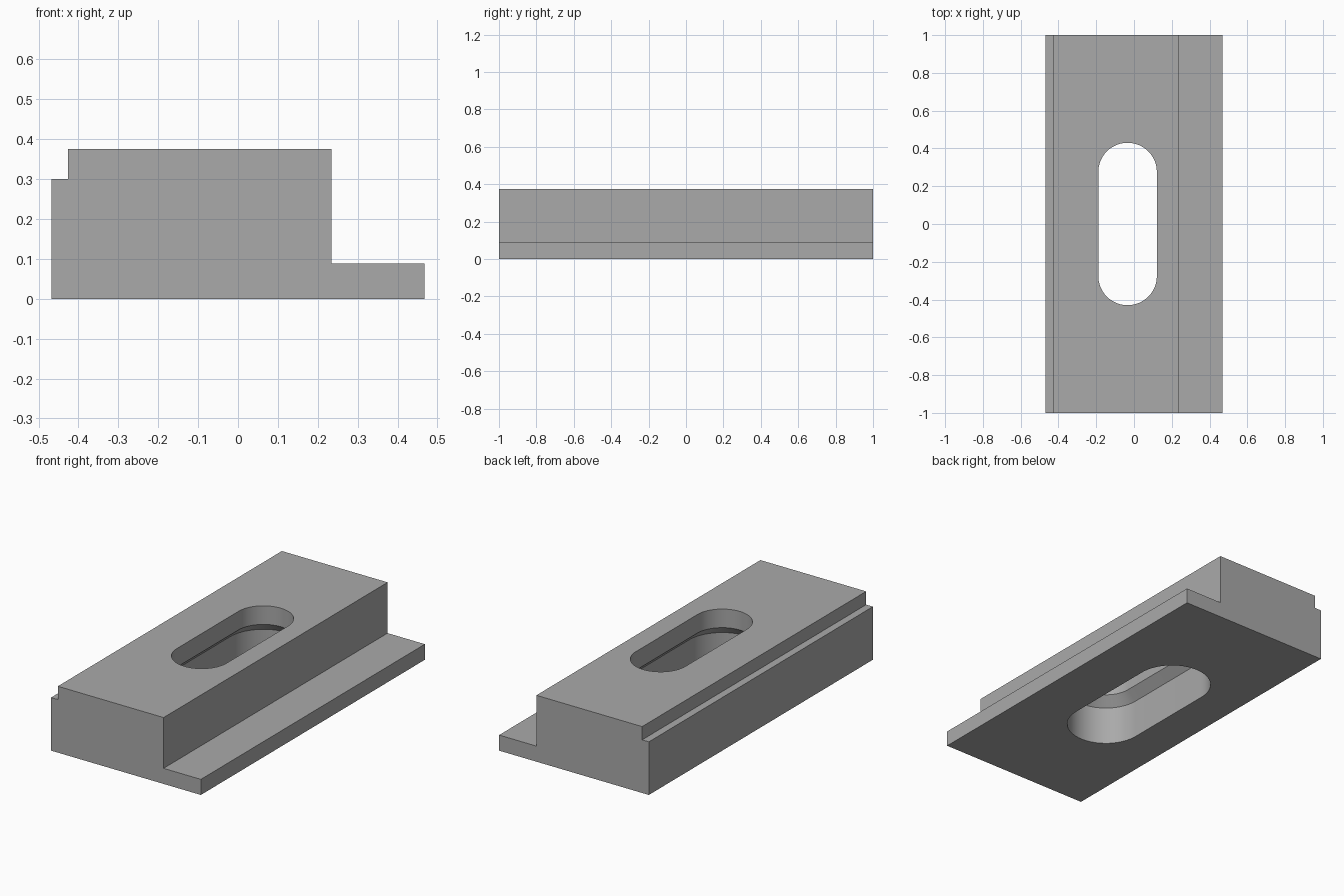
import bpy, bmesh, math

old = bpy.data.objects.get("Cube")
if old:
    bpy.data.objects.remove(old, do_unlink=True)

grey = bpy.data.materials.new("mid grey")
grey.use_nodes = True
grey.diffuse_color = (0.4, 0.4, 0.4, 1)
grey.node_tree.nodes["Principled BSDF"].inputs["Base Color"].default_value = (0.4, 0.4, 0.4, 1)


def make_object(name, bm):
    bmesh.ops.recalc_face_normals(bm, faces=bm.faces)
    mesh = bpy.data.meshes.new(name)
    bm.to_mesh(mesh)
    bm.free()
    mesh.materials.append(grey)
    obj = bpy.data.objects.new(name, mesh)
    bpy.context.collection.objects.link(obj)
    return obj


# Stepped bar: cross-section extruded along y
profile = [(-0.468, 0), (0.468, 0), (0.468, 0.088), (0.235, 0.088),
           (0.235, 0.375), (-0.426, 0.375), (-0.426, 0.3), (-0.468, 0.3)]
bm = bmesh.new()
face = bm.faces.new([bm.verts.new((x, -1, z)) for x, z in profile])
ext = bmesh.ops.extrude_face_region(bm, geom=[face])
bmesh.ops.translate(bm, vec=(0, 2, 0),
                    verts=[v for v in ext["geom"] if isinstance(v, bmesh.types.BMVert)])
bar = make_object("stepped_bar", bm)

# Slot cutter: rounded rings, wide below, tapering to a narrow opening on top
SLOT_X, HALF_STRAIGHT, STEPS = -0.034, 0.275, 32
levels = [(0.207, -0.1), (0.207, 0.218), (0.155, 0.27), (0.155, 0.5)]


def slot_ring(bm, radius, z):
    ring = []
    for side in (1, -1):
        for i in range(STEPS + 1):
            a = math.pi * i / STEPS
            ring.append(bm.verts.new((SLOT_X + side * radius * math.cos(a),
                                      side * (HALF_STRAIGHT + radius * math.sin(a)), z)))
    return ring


bm = bmesh.new()
rings = [slot_ring(bm, r, z) for r, z in levels]
for low, high in zip(rings, rings[1:]):
    for i in range(len(low)):
        j = (i + 1) % len(low)
        bm.faces.new((low[i], low[j], high[j], high[i]))
bm.faces.new(rings[0])
bm.faces.new(rings[-1])
cutter = make_object("slot_cutter", bm)

# Cut the slot through the bar and keep only the result
cut = bar.modifiers.new("slot", "BOOLEAN")
cut.operation = "DIFFERENCE"
cut.solver = "EXACT"
cut.object = cutter
bpy.ops.object.select_all(action="DESELECT")
bpy.context.view_layer.objects.active = bar
bar.select_set(True)
bpy.ops.object.modifier_apply(modifier=cut.name)
bpy.data.objects.remove(cutter, do_unlink=True)
bpy.ops.object.shade_smooth_by_angle(angle=math.radians(30))
